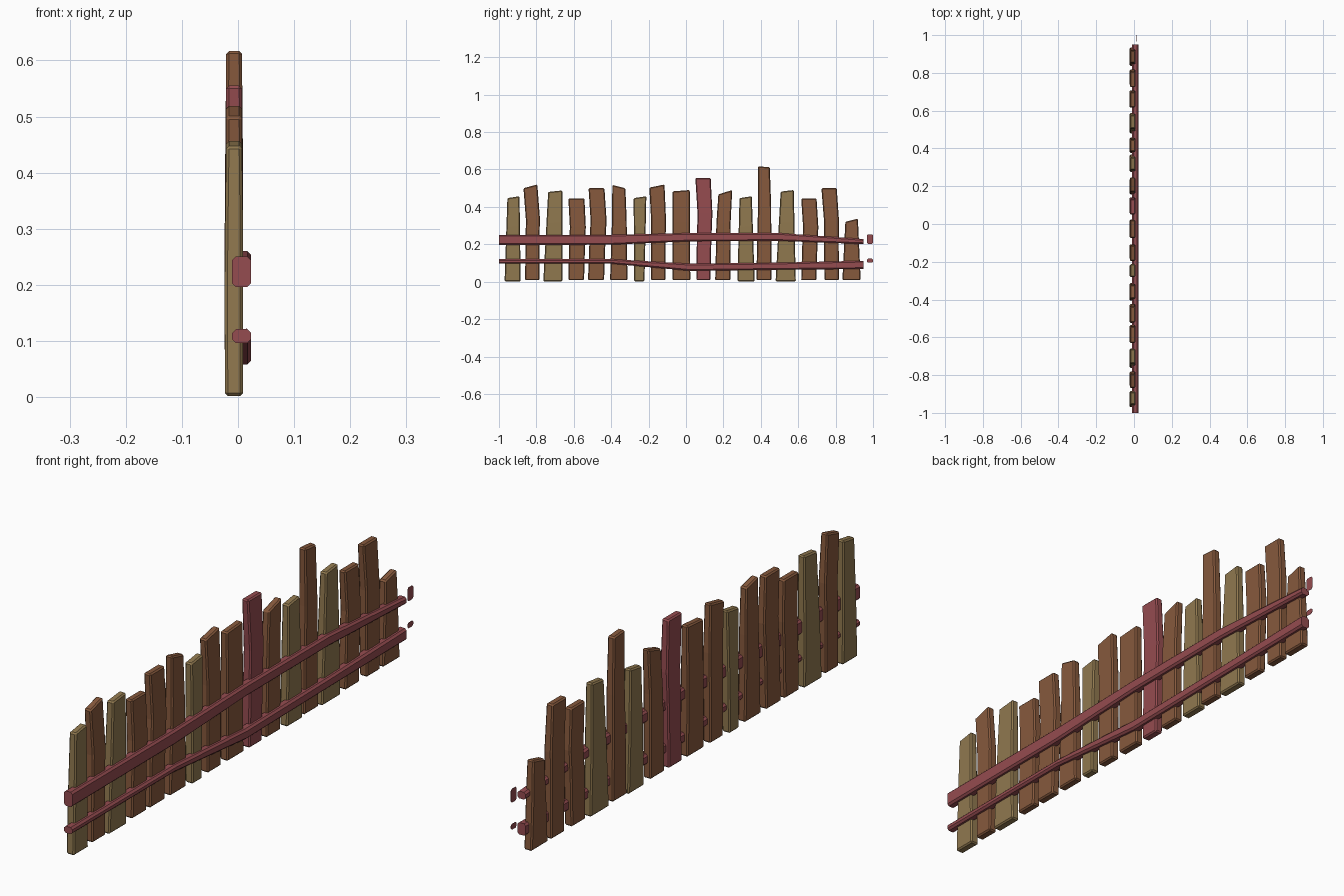
import bpy, bmesh

if "Cube" in bpy.data.objects:
    bpy.data.objects.remove(bpy.data.objects["Cube"])


def material(name, rgb):
    m = bpy.data.materials.new(name)
    m.diffuse_color = (*rgb, 1)
    m.use_nodes = True
    m.node_tree.nodes["Principled BSDF"].inputs["Base Color"].default_value = m.diffuse_color
    return m


MATS = {
    "o": material("olive_wood", (0.28, 0.19, 0.078)),
    "b": material("brown_wood", (0.24, 0.10, 0.046)),
    "r": material("red_wood", (0.30, 0.072, 0.080)),
}


def loft(name, rings, mat, bevel=0.0):
    """Join equal-sized rings of points into a closed flat-shaded solid."""
    bm = bmesh.new()
    loops = [[bm.verts.new(p) for p in ring] for ring in rings]
    n = len(loops[0])
    for a, b in zip(loops, loops[1:]):
        for i in range(n):
            bm.faces.new((a[i], a[(i + 1) % n], b[(i + 1) % n], b[i]))
    bm.faces.new(loops[0][::-1])
    bm.faces.new(loops[-1])
    bmesh.ops.recalc_face_normals(bm, faces=bm.faces[:])
    me = bpy.data.meshes.new(name)
    bm.to_mesh(me)
    bm.free()
    me.materials.append(mat)
    ob = bpy.data.objects.new(name, me)
    bpy.context.collection.objects.link(ob)
    if bevel:
        mod = ob.modifiers.new("worn_edges", "BEVEL")
        mod.width = bevel
        mod.segments = 1
        mod.limit_method = "ANGLE"
        mod.angle_limit = 0.7
    return ob


# Planks: bottom y range, sideways bow, top y range, top heights left/right, wood
PLANKS = [
    (-.970, -.884, .000, -.955, -.890, .447, .457, "o"),
    (-.860, -.784, .010, -.869, -.795, .500, .520, "b"),
    (-.763, -.660, .000, -.737, -.661, .480, .488, "o"),
    (-.629, -.545, .008, -.629, -.543, .445, .445, "b"),
    (-.524, -.438, .012, -.521, -.436, .500, .500, "b"),
    (-.406, -.313, .003, -.394, -.324, .517, .500, "b"),
    (-.277, -.222, .000, -.280, -.212, .447, .457, "o"),
    (-.186, -.110, .006, -.196, -.115, .503, .520, "b"),
    (-.073, .023, .000, -.073, .020, .483, .490, "b"),
    (.055, .130, .010, .050, .132, .555, .555, "r"),
    (.156, .238, -.005, .173, .247, .467, .490, "b"),
    (.275, .367, .000, .286, .352, .447, .457, "o"),
    (.376, .458, .004, .384, .448, .617, .612, "b"),
    (.479, .587, .000, .506, .576, .482, .490, "o"),
    (.616, .697, .010, .616, .698, .445, .445, "b"),
    (.740, .817, .008, .724, .806, .500, .500, "b"),
    (.836, .934, .000, .852, .919, .320, .337, "b"),
]
for i, (b0, b1, bow, t0, t1, zl, zr, wood) in enumerate(PLANKS):
    base = 0.002 if wood == "o" else 0.008
    rings = []
    for f, push, back, front in ((0, 0, -.023, .009), (.4, .5, -.024, .009),
                                 (.65, 1, -.023, .009), (1, 0, -.021, .007)):
        y0 = b0 + (t0 - b0) * f + bow * push
        y1 = b1 + (t1 - b1) * f + bow * push
        z0, z1 = base + (zl - base) * f, base + (zr - base) * f
        rings.append([(back, y0, z0), (front, y0, z0), (front, y1, z1), (back, y1, z1)])
    loft(f"plank_{i + 1:02d}", rings, MATS[wood], 0.005)


def octagon(lo, hi, half, c):
    """Chamfered rectangle as (across, height) pairs."""
    return [(-half + c, lo), (half - c, lo), (half, lo + c), (half, hi - c),
            (half - c, hi), (-half + c, hi), (-half, hi - c), (-half, lo + c)]


# Rails: y position, lower edge, upper edge
RAILS = {
    "upper_rail": [(-1, .196, .251), (-.40, .198, .251), (.02, .216, .260),
                   (.50, .218, .260), (.95, .201, .228)],
    "lower_rail": [(-1, .096, .121), (-.40, .096, .121), (.02, .058, .096),
                   (.50, .064, .102), (.95, .068, .112)],
}
for name, path in RAILS.items():
    rings = [[(.0065 + u, y, z) for u, z in octagon(lo, hi, .017, .007)]
             for y, lo, hi in path]
    loft(name, rings, MATS["r"])
    # Loose thin end plate beyond the rail
    _, lo, hi = path[0]
    ends = octagon(lo + .006, hi + .002, .0165, .006)
    loft(name + "_end_plate",
         [[(x, .9835 + u, z) for u, z in ends] for x in (.0145, .0155)], MATS["r"])
